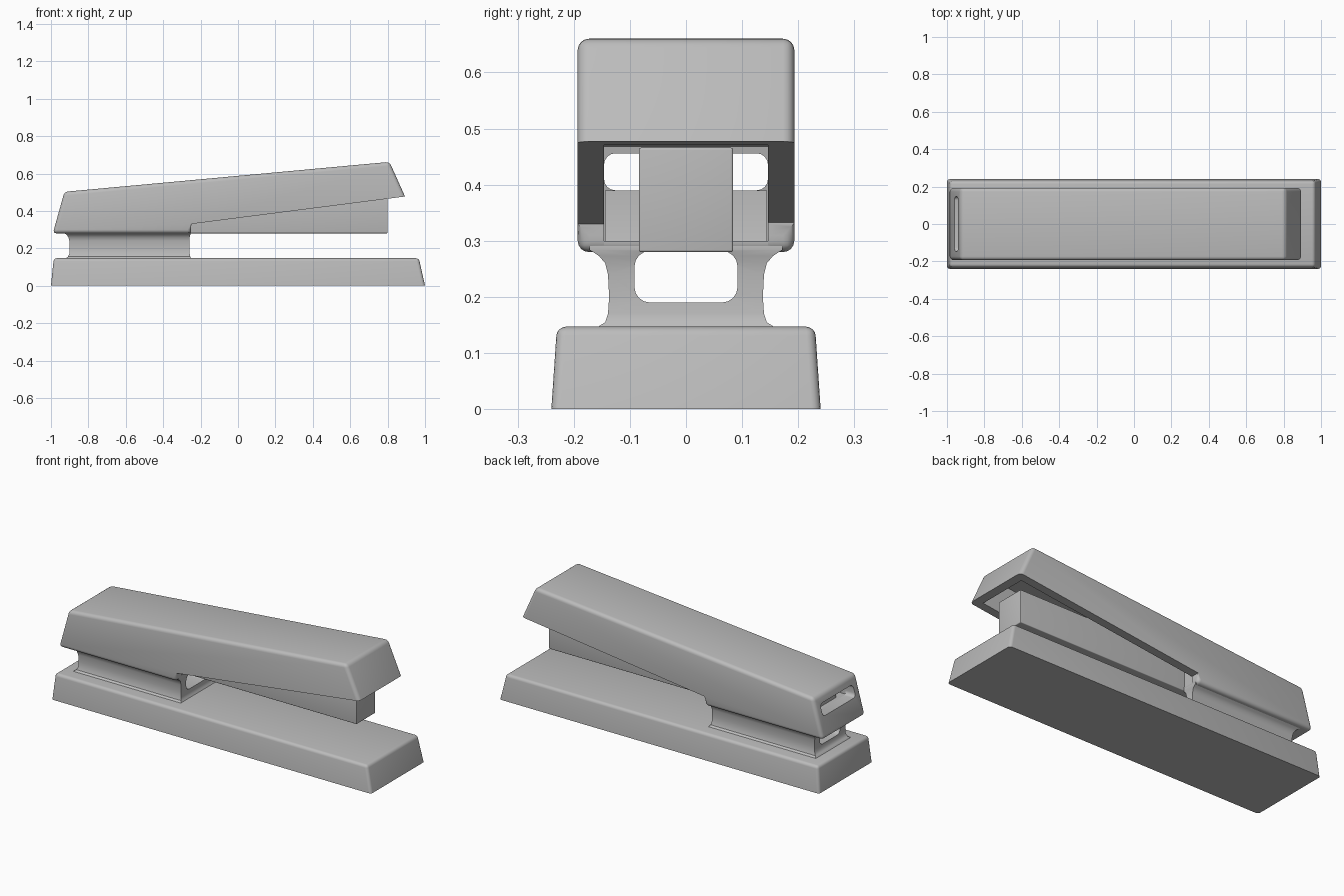
import bpy, bmesh

if "Cube" in bpy.data.objects:
    bpy.data.objects.remove(bpy.data.objects["Cube"], do_unlink=True)

grey = bpy.data.materials.new("satin grey")
grey.use_nodes = True
grey.diffuse_color = (0.5, 0.5, 0.5, 1)
grey.node_tree.nodes["Principled BSDF"].inputs["Base Color"].default_value = (0.5, 0.5, 0.5, 1)


def finish(name, bm, bevel=0, rounded=lambda a, b: True):
    """Bevel the chosen edges and turn the bmesh into an object."""
    bmesh.ops.recalc_face_normals(bm, faces=bm.faces)
    if bevel:
        edges = [e for e in bm.edges if rounded(e.verts[0].co, e.verts[1].co)]
        bmesh.ops.bevel(bm, geom=edges, offset=bevel, segments=4, profile=0.5,
                        affect='EDGES', clamp_overlap=True)
    mesh = bpy.data.meshes.new(name)
    bm.to_mesh(mesh)
    bm.free()
    mesh.materials.append(grey)
    obj = bpy.data.objects.new(name, mesh)
    bpy.context.collection.objects.link(obj)
    return obj


def loft(name, sections, **kw):
    """Stack rectangles given as (z, x_min, x_max, half_width)."""
    bm = bmesh.new()
    rings = [[bm.verts.new(p) for p in ((a, -w, z), (b, -w, z), (b, w, z), (a, w, z))]
             for z, a, b, w in sections]
    for low, high in zip(rings, rings[1:]):
        for i in range(4):
            j = (i + 1) % 4
            bm.faces.new((low[i], low[j], high[j], high[i]))
    bm.faces.new(rings[0])
    bm.faces.new(rings[-1])
    return finish(name, bm, **kw)


def box(name, x, w, z, **kw):
    return loft(name, [(z[0], *x, w), (z[1], *x, w)], **kw)


def extrude(name, profile, w, **kw):
    """Extrude an (x, z) profile across the width."""
    bm = bmesh.new()
    sides = [[bm.verts.new((x, y, z)) for x, z in profile] for y in (-w, w)]
    for s in sides:
        bm.faces.new(s)
    for i in range(len(profile)):
        j = (i + 1) % len(profile)
        bm.faces.new((sides[0][i], sides[0][j], sides[1][j], sides[1][i]))
    return finish(name, bm, **kw)


def cut(target, cutter):
    cutter.hide_render = True
    mod = target.modifiers.new("cut", 'BOOLEAN')
    mod.operation = 'DIFFERENCE'
    mod.solver = 'EXACT'
    mod.object = cutter
    bpy.context.view_layer.objects.active = target
    bpy.ops.object.modifier_apply(modifier=mod.name)
    bpy.data.objects.remove(cutter, do_unlink=True)


def lengthwise(a, b):
    return abs(a.x - b.x) > 0.1


# Base plate: tapered block, sharp underneath
base = loft("base", [(0, -1, 1, 0.24), (0.147, -0.985, 0.967, 0.23)],
            bevel=0.016, rounded=lambda a, b: max(a.z, b.z) > 0.1)

# Pedestal: waisted block with an opening running through it
pedestal = loft("pedestal", [
    (0.14, -0.925, -0.245, 0.16), (0.148, -0.92, -0.25, 0.155),
    (0.155, -0.91, -0.255, 0.144), (0.17, -0.902, -0.258, 0.139),
    (0.20, -0.9, -0.26, 0.137), (0.24, -0.902, -0.26, 0.139),
    (0.26, -0.907, -0.258, 0.144), (0.273, -0.917, -0.255, 0.155),
    (0.284, -0.935, -0.252, 0.172), (0.29, -0.935, -0.252, 0.172),
    (0.30, -0.915, -0.255, 0.144), (0.39, -0.9, -0.255, 0.144)])
cut(pedestal, box("pedestal_opening", (-1.2, 0), 0.092, (0.19, 0.282),
                  bevel=0.028, rounded=lengthwise))

# Handle: sloping shell, hollow beneath, with a slot in the rear
handle = extrude("handle", [(-0.99, 0.28), (-0.928, 0.502), (0.81, 0.662),
                            (0.893, 0.477), (-0.25, 0.33), (-0.25, 0.28)], 0.193,
                 bevel=0.02,
                 rounded=lambda a, b: not (min(a.x, b.x) > -0.3 and max(a.z, b.z) < 0.5
                                           and max(a.x, b.x) > 0))
cut(handle, extrude("handle_cavity", [(-0.915, 0.30), (-0.885, 0.468), (0.785, 0.625),
                                      (0.85, 0.465), (0.85, 0.2), (-0.252, 0.2),
                                      (-0.252, 0.30)], 0.146))
cut(handle, box("rear_slot", (-1.2, -0.8), 0.146, (0.39, 0.456),
                bevel=0.02, rounded=lengthwise))

# Staple magazine
magazine = box("magazine", (-0.88, 0.8), 0.084, (0.28, 0.466), bevel=0.004)

# Smooth the rounded edges
bpy.ops.object.select_all(action='DESELECT')
for part in (base, pedestal, handle, magazine):
    part.select_set(True)
bpy.context.view_layer.objects.active = base
bpy.ops.object.shade_smooth_by_angle(angle=0.6)
